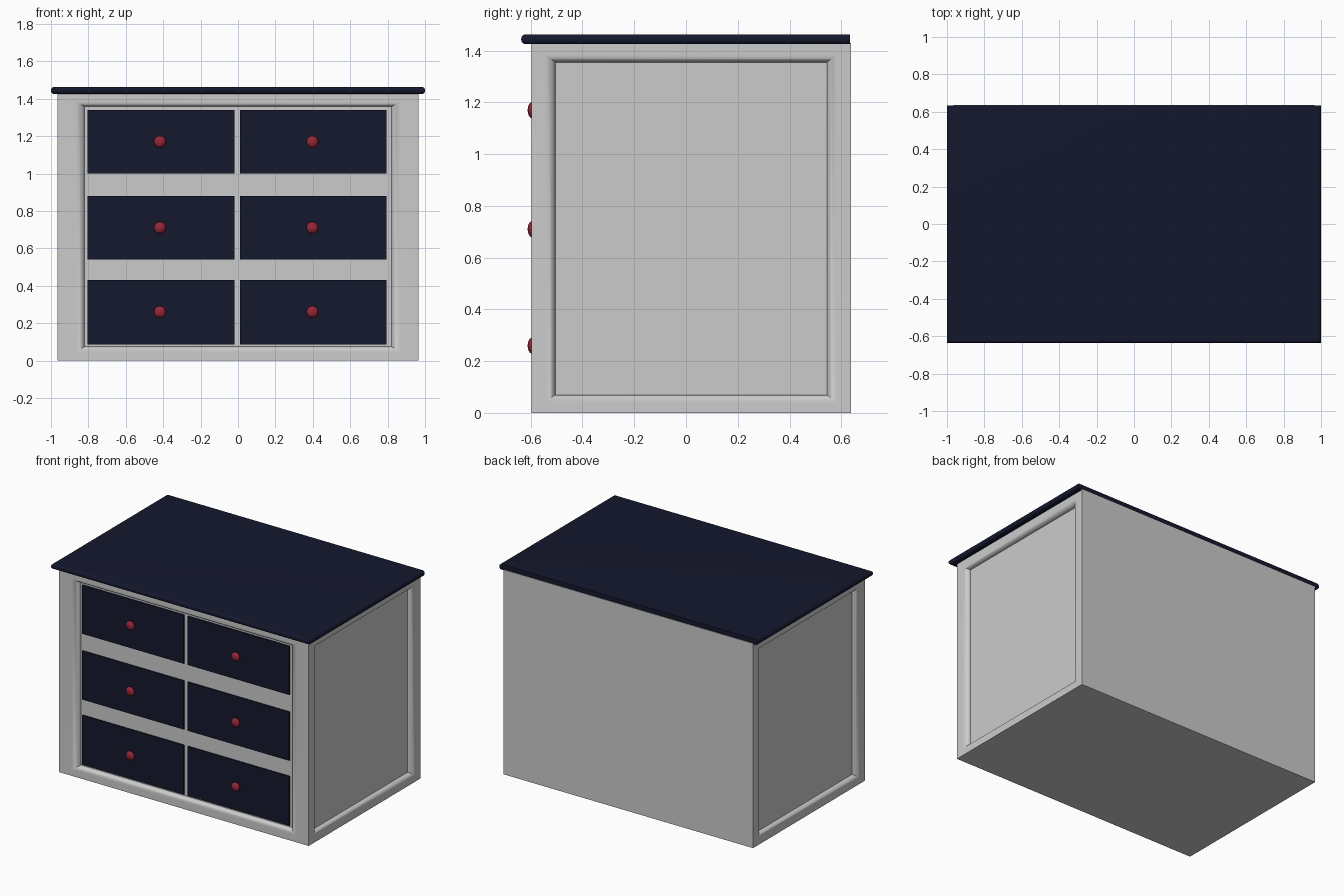
import bpy, bmesh, math
from mathutils import Matrix

if "Cube" in bpy.data.objects:
    bpy.data.objects.remove(bpy.data.objects["Cube"])


def material(name, rgb):
    m = bpy.data.materials.new(name)
    m.diffuse_color = (*rgb, 1)
    m.use_nodes = True
    m.node_tree.nodes["Principled BSDF"].inputs["Base Color"].default_value = m.diffuse_color
    return m


navy = material("navy_paint", (0.007, 0.009, 0.026))
red = material("red_knob", (0.30, 0.02, 0.04))


def finish(bm, name, mat=None, smooth=True):
    bmesh.ops.remove_doubles(bm, verts=bm.verts, dist=1e-5)
    bmesh.ops.recalc_face_normals(bm, faces=bm.faces)
    me = bpy.data.meshes.new(name)
    bm.to_mesh(me)
    bm.free()
    ob = bpy.data.objects.new(name, me)
    bpy.context.collection.objects.link(ob)
    if mat:
        me.materials.append(mat)
    if smooth:
        bpy.ops.object.select_all(action='DESELECT')
        ob.select_set(True)
        bpy.context.view_layer.objects.active = ob
        bpy.ops.object.shade_smooth_by_angle(angle=math.radians(35))
    return ob


def box(x0, x1, y0, y1, z0, z1):
    bm = bmesh.new()
    bmesh.ops.create_cube(bm, size=1, matrix=Matrix.Translation(
        ((x0 + x1) / 2, (y0 + y1) / 2, (z0 + z1) / 2))
        @ Matrix.Diagonal((x1 - x0, y1 - y0, z1 - z0, 1)))
    return bm


# Cabinet dimensions
W, F, B, H = 0.965, -0.597, 0.637, 1.43
DEPTH, STEPS = 0.035, 6


def panelled_side(bm, place, outer, lip, inner):
    """Flat frame, rounded inner lip and a sunk panel; place(u, v, depth) -> xyz."""
    rects = [(outer, 0)]
    for i in range(STEPS + 1):
        a = i / STEPS * math.pi / 2
        r = [p + (q - p) * math.sin(a) for p, q in zip(lip, inner)]
        rects.append((r, DEPTH * (1 - math.cos(a))))
    loops = []
    for (u0, u1, v0, v1), d in rects:
        loops.append([bm.verts.new(place(u, v, d))
                      for u, v in ((u0, v0), (u1, v0), (u1, v1), (u0, v1))])
    for a, b in zip(loops, loops[1:]):
        for i in range(4):
            j = (i + 1) % 4
            bm.faces.new((a[i], a[j], b[j], b[i]))
    bm.faces.new(loops[-1])


# Cabinet: plain box with the front and both ends replaced by sunk panels
bm = box(-W, W, F, B, 0, H)
bm.normal_update()
gone = [f for f in bm.faces if f.normal.y < -0.5 or abs(f.normal.x) > 0.5]
bmesh.ops.delete(bm, geom=gone, context='FACES_ONLY')
panelled_side(bm, lambda u, v, d: (u, F + d, v), (-W, W, 0, H),
              (-0.87, 0.87, 0.045, 1.385), (-0.82, 0.82, 0.075, 1.357))
for s in (-1, 1):
    panelled_side(bm, lambda u, v, d: (s * (W - d), u, v), (F, B, 0, H),
                  (-0.545, 0.585, 0.04, 1.385), (-0.505, 0.545, 0.07, 1.355))
finish(bm, "cabinet")

# Table top: rounded on front and ends, square at the back
bm = box(-1, 1, -0.637, 0.634, 1.425, 1.463)
edges = [e for e in bm.edges
         if abs(e.verts[0].co.z - e.verts[1].co.z) < 1e-4
         and not all(v.co.y > 0.6 for v in e.verts)]
bmesh.ops.bevel(bm, geom=edges, offset=0.017, segments=5, profile=0.5, affect='EDGES')
finish(bm, "table_top", navy)


# Turned knob, revolved around the y axis
def knob(x, z, name):
    profile = [(0, -0.612), (0.012, -0.611), (0.022, -0.607), (0.029, -0.601),
               (0.032, -0.594), (0.029, -0.587), (0.020, -0.581),
               (0.013, -0.576), (0.013, -0.560)]
    bm = bmesh.new()
    vs = [bm.verts.new((x + r, y, z)) for r, y in profile]
    es = [bm.edges.new(p) for p in zip(vs, vs[1:])]
    bmesh.ops.spin(bm, geom=vs + es, cent=(x, 0, z), axis=(0, 1, 0),
                   angle=2 * math.pi, steps=24)
    finish(bm, name, red)


# Drawers: two columns by three rows
for c, (x0, x1) in enumerate(((-0.805, -0.02), (0.01, 0.795))):
    for r, (z0, z1) in enumerate(((0.085, 0.43), (0.54, 0.88), (1.0, 1.34))):
        finish(box(x0, x1, -0.571, -0.52, z0, z1), f"drawer_{r}_{c}", navy, False)
        knob((x0 + x1) / 2 - 0.005, (0.26, 0.71, 1.17)[r], f"knob_{r}_{c}")
